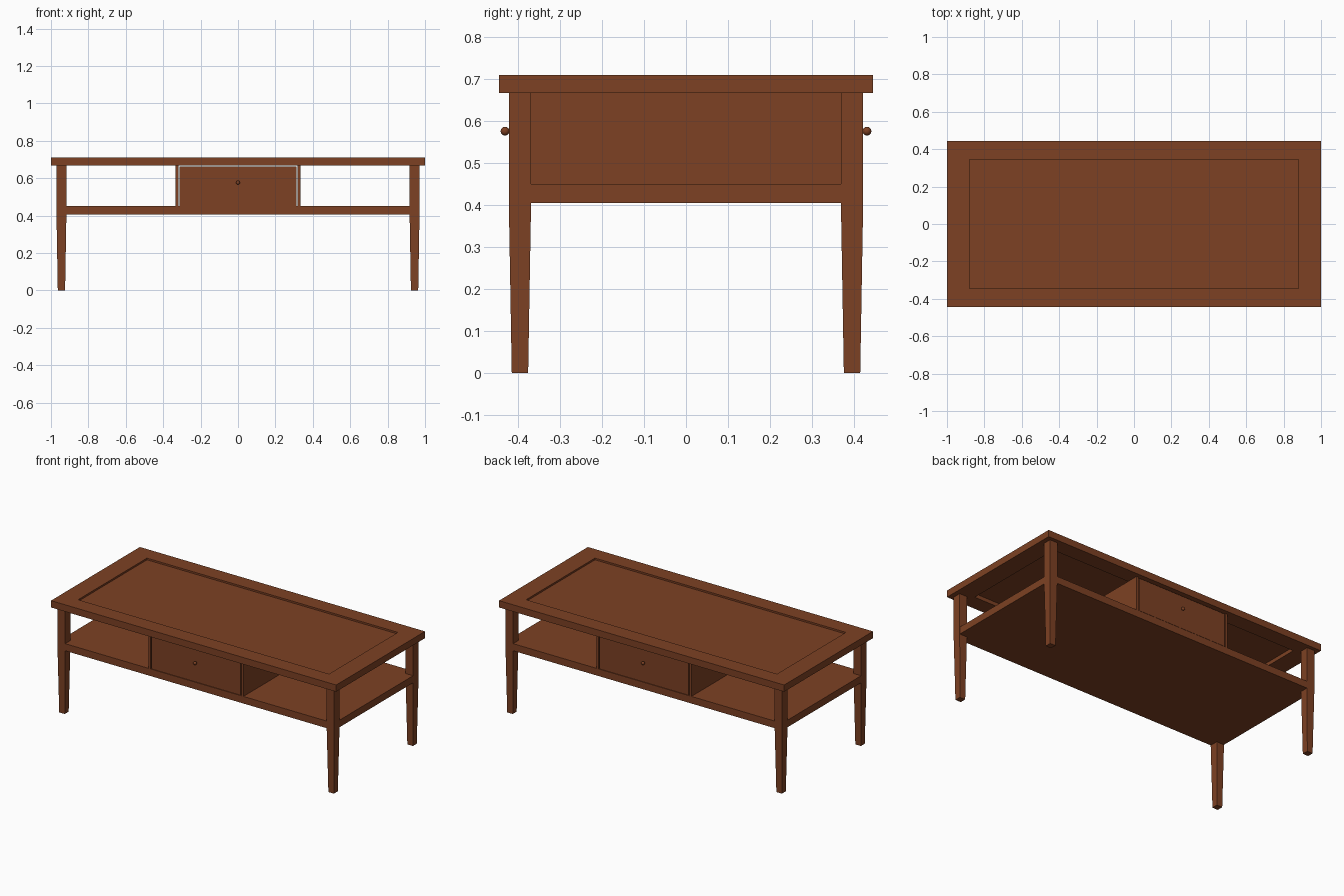
import bpy, bmesh, math
from mathutils import Matrix

if "Cube" in bpy.data.objects:
    bpy.data.objects.remove(bpy.data.objects["Cube"])

wood = bpy.data.materials.new("brown_wood")
wood.diffuse_color = (0.205, 0.053, 0.017, 1)
wood.use_nodes = True
wood.node_tree.nodes["Principled BSDF"].inputs["Base Color"].default_value = wood.diffuse_color


def add_object(name, bm):
    bmesh.ops.recalc_face_normals(bm, faces=bm.faces)
    me = bpy.data.meshes.new(name)
    bm.to_mesh(me)
    bm.free()
    me.materials.append(wood)
    ob = bpy.data.objects.new(name, me)
    bpy.context.collection.objects.link(ob)
    return ob


def box(name, x0, x1, y0, y1, z0, z1):
    bm = bmesh.new()
    bmesh.ops.create_cube(bm, size=1)
    for v in bm.verts:
        v.co.x = x1 if v.co.x > 0 else x0
        v.co.y = y1 if v.co.y > 0 else y0
        v.co.z = z1 if v.co.z > 0 else z0
    return add_object(name, bm)


# table top: frame with a sunken panel, recessed above and below
TX, TY, PX, PY, TZ0, TZ1 = 1.0, 0.445, 0.88, 0.345, 0.667, 0.71
bm = bmesh.new()
loops = []
for hx, hy, z in ((TX, TY, TZ0), (TX, TY, TZ1), (PX, PY, TZ1), (PX, PY, TZ0)):
    loops.append([bm.verts.new((sx * hx, sy * hy, z))
                  for sx, sy in ((-1, -1), (1, -1), (1, 1), (-1, 1))])
for k in range(4):
    a, b = loops[k], loops[(k + 1) % 4]
    for i in range(4):
        j = (i + 1) % 4
        bm.faces.new((a[i], a[j], b[j], b[i]))
add_object("top_frame", bm)
box("top_panel", -PX, PX, -PY, PY, 0.691, 0.699)

# lower shelf, flush with the legs
box("shelf", -0.97, 0.97, -0.421, 0.421, 0.405, 0.45)

# legs: straight upper part, tapered below the shelf
for sx, xn in ((-1, "left"), (1, "right")):
    for sy, yn in ((-1, "front"), (1, "back")):
        bm = bmesh.new()
        rings = []
        for z, h in ((0, 0.0195), (0.405, 0.0265), (TZ0, 0.0265)):
            rings.append([bm.verts.new((sx * 0.944 + h * dx, sy * 0.3955 + h * dy, z))
                          for dx, dy in ((-1, -1), (1, -1), (1, 1), (-1, 1))])
        for a, b in zip(rings, rings[1:]):
            for i in range(4):
                j = (i + 1) % 4
                bm.faces.new((a[i], a[j], b[j], b[i]))
        bm.faces.new(rings[0])
        bm.faces.new(rings[-1])
        add_object(f"{yn}_{xn}_leg", bm)

# compartment dividers and drawer sides
for s, n in ((-1, "left"), (1, "right")):
    box(n + "_divider", *sorted((s * 0.319, s * 0.333)), -0.42, 0.42, 0.45, TZ0)
    box(n + "_drawer_side", *sorted((s * 0.296, s * 0.312)), -0.40, 0.40, 0.452, 0.66)
box("drawer_bottom", -0.30, 0.30, -0.40, 0.40, 0.452, 0.462)

# drawer fronts on both faces, each with a round knob
for s, n in ((-1, "front"), (1, "back")):
    box(n + "_drawer_face", -0.313, 0.313, *sorted((s * 0.40, s * 0.42)), 0.452, 0.662)
    bm = bmesh.new()
    bmesh.ops.create_uvsphere(bm, u_segments=20, v_segments=12, radius=0.0105,
                              matrix=Matrix.Translation((0, s * 0.431, 0.576)))
    bmesh.ops.create_cone(bm, cap_ends=True, segments=16, radius1=0.005, radius2=0.005, depth=0.012,
                          matrix=Matrix.Translation((0, s * 0.424, 0.576)) @ Matrix.Rotation(math.pi / 2, 4, 'X'))
    for f in bm.faces:
        f.smooth = len(f.verts) < 5
    add_object(n + "_knob", bm)
